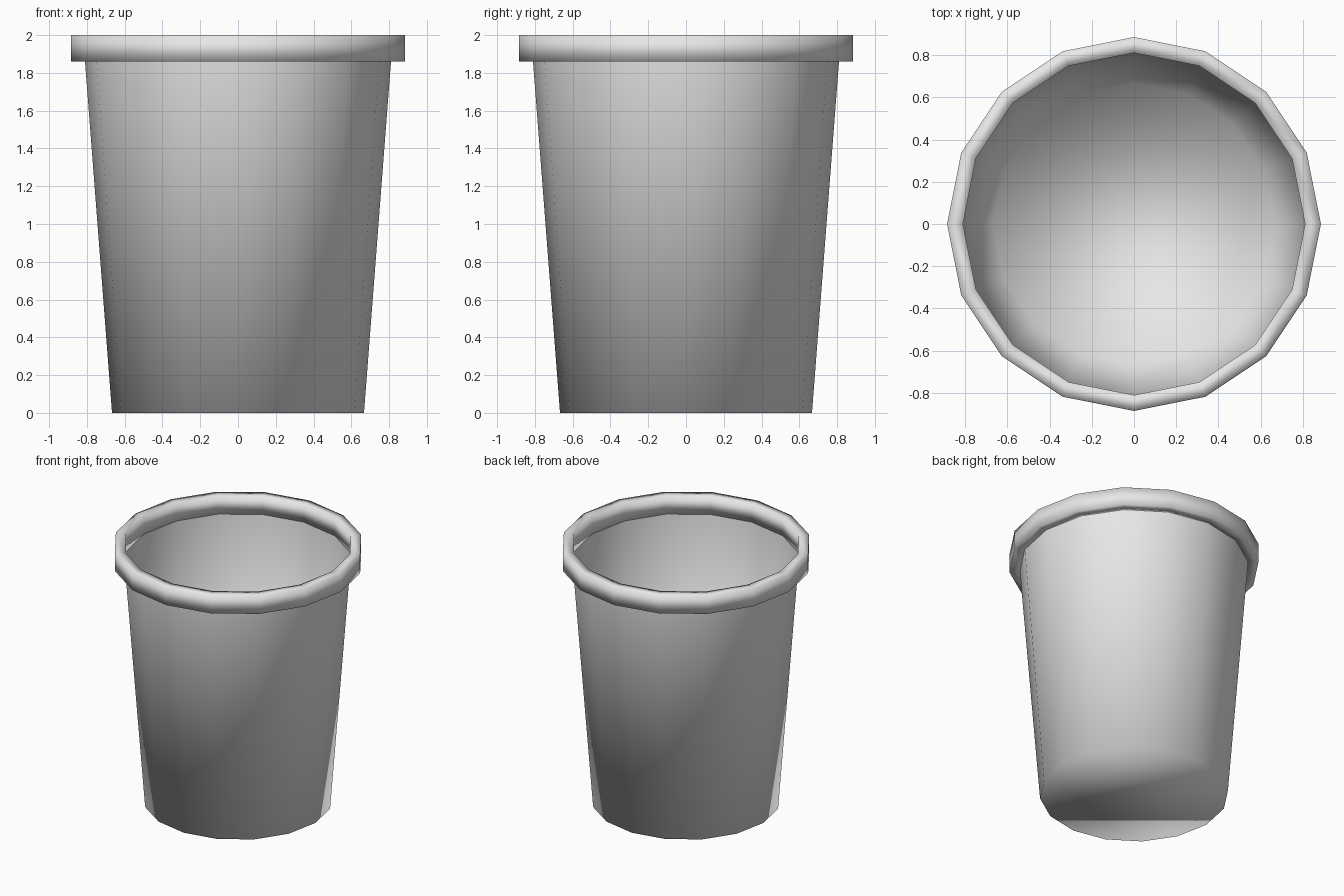
import bpy
import bmesh
from math import cos, sin, pi

SIDES = 16

cube = bpy.data.objects.get("Cube")
if cube:
    bpy.data.objects.remove(cube, do_unlink=True)

# One plain grey for the whole bin
grey = bpy.data.materials.new("light_grey")
grey.use_nodes = True
grey.diffuse_color = (0.8, 0.8, 0.8, 1)
grey.node_tree.nodes["Principled BSDF"].inputs["Base Color"].default_value = grey.diffuse_color


def lathe(name, profile, closed=False, floor=False):
    """Sweep (radius, height) points round z into a smooth 16-sided part."""
    bm = bmesh.new()
    rings = [[bm.verts.new((r * cos(2 * pi * i / SIDES), r * sin(2 * pi * i / SIDES), z))
              for i in range(SIDES)] for r, z in profile]
    pairs = list(zip(rings, rings[1:]))
    if closed:
        pairs.append((rings[-1], rings[0]))
    for low, high in pairs:
        for i in range(SIDES):
            j = (i + 1) % SIDES
            bm.faces.new((low[i], low[j], high[j], high[i]))
    if floor:
        bm.faces.new(rings[0][::-1])
    for face in bm.faces:
        face.smooth = True
    mesh = bpy.data.meshes.new(name)
    bm.to_mesh(mesh)
    bm.free()
    mesh.materials.append(grey)
    obj = bpy.data.objects.new(name, mesh)
    bpy.context.collection.objects.link(obj)
    return obj


# Tapered open body with a floor
lathe("bin_body", [(0.667, 0), (0.81, 1.86)], floor=True)

# Square-section lip around the opening
lathe("rim", [(0.81, 1.86), (0.885, 1.86), (0.885, 2), (0.81, 2)], closed=True)
